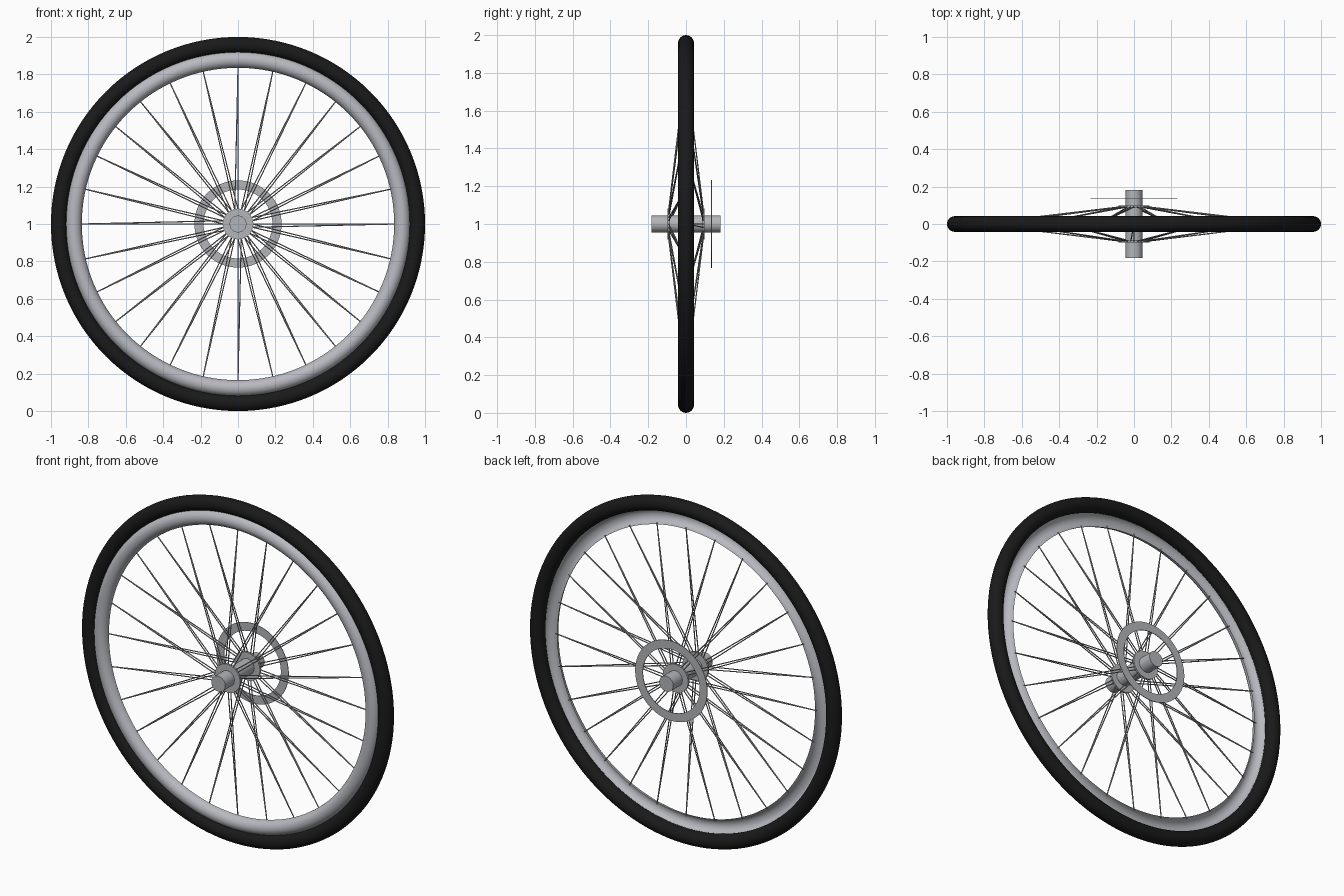
import bpy, bmesh, math
from mathutils import Vector

if "Cube" in bpy.data.objects:
    bpy.data.objects.remove(bpy.data.objects["Cube"], do_unlink=True)


def material(name, color):
    m = bpy.data.materials.new(name)
    m.use_nodes = True
    m.diffuse_color = (*color, 1)
    bsdf = next(n for n in m.node_tree.nodes if n.type == 'BSDF_PRINCIPLED')
    bsdf.inputs["Base Color"].default_value = (*color, 1)
    return m


RUBBER = material("black rubber", (0.01, 0.01, 0.01))
ALLOY = material("rim alloy", (0.48, 0.49, 0.53))
STEEL = material("hub steel", (0.45, 0.46, 0.48))
WIRE = material("spoke wire", (0.38, 0.38, 0.4))


def polar(radius, angle, y):
    return Vector((radius * math.cos(angle), y, 1 + radius * math.sin(angle)))


def finish(name, bm, mat):
    mesh = bpy.data.meshes.new(name)
    bm.to_mesh(mesh)
    bm.free()
    mesh.materials.append(mat)
    ob = bpy.data.objects.new(name, mesh)
    bpy.context.collection.objects.link(ob)
    bpy.ops.object.select_all(action='DESELECT')
    ob.select_set(True)
    bpy.context.view_layer.objects.active = ob
    bpy.ops.object.shade_smooth_by_angle(angle=math.radians(40))


def lathe(name, profile, mat, closed=True, steps=128):
    """Revolve a (radius, y) profile around the wheel axis."""
    bm = bmesh.new()
    rings = [[bm.verts.new(polar(r, math.tau * i / steps, y)) for r, y in profile]
             for i in range(steps)]
    n = len(profile)
    for i in range(steps):
        a, b = rings[i], rings[(i + 1) % steps]
        for j in range(n if closed else n - 1):
            k = (j + 1) % n
            bm.faces.new((a[j], a[k], b[k], b[j]))
    finish(name, bm, mat)


def arc(centre, radius, start, sweep, count):
    angles = [start + sweep * i / count for i in range(count + 1)]
    return [(centre + radius * math.cos(t), radius * math.sin(t)) for t in angles]


def cylinder(name, radius, y, depth, mat):
    bpy.ops.mesh.primitive_cylinder_add(vertices=48, radius=radius, depth=depth,
                                        location=(0, y, 1),
                                        rotation=(math.pi / 2, 0, 0))
    ob = bpy.context.object
    ob.name = name
    ob.data.materials.append(mat)
    bpy.ops.object.shade_smooth_by_angle(angle=math.radians(40))


# Tyre, and rim as a shell that is domed in front and hollow behind
lathe("tyre", arc(0.958, 0.042, 0, math.tau, 24)[:-1], RUBBER)
lathe("rim", arc(0.878, 0.043, math.pi, math.pi, 14), ALLOY, closed=False)

# Hub
cylinder("axle", 0.045, 0, 0.364, STEEL)
for side, y in (("front", -0.092), ("back", 0.092)):
    cylinder(side + "_flange", 0.082, y, 0.012, STEEL)

# Brake ring
lathe("brake_ring", [(0.184, 0.133), (0.233, 0.133), (0.233, 0.137), (0.184, 0.137)],
      STEEL)

# Spokes: rim points alternate between the flanges, two wires to each point
COUNT = 28
for side, y, first, lean in (("front", -0.092, 1, 14), ("back", 0.092, 0, -14)):
    bm = bmesh.new()
    for i in range(first, COUNT, 2):
        angle = math.tau * i / COUNT
        for twist in (0, math.radians(lean)):
            start = polar(0.072, angle + twist, y)
            end = polar(0.845, angle, 0)
            axis = end - start
            place = axis.to_track_quat('Z', 'Y').to_matrix().to_4x4()
            place.translation = (start + end) / 2
            bmesh.ops.create_cone(bm, cap_ends=True, segments=8, radius1=0.003,
                                  radius2=0.003, depth=axis.length, matrix=place)
    finish(side + "_spokes", bm, WIRE)
